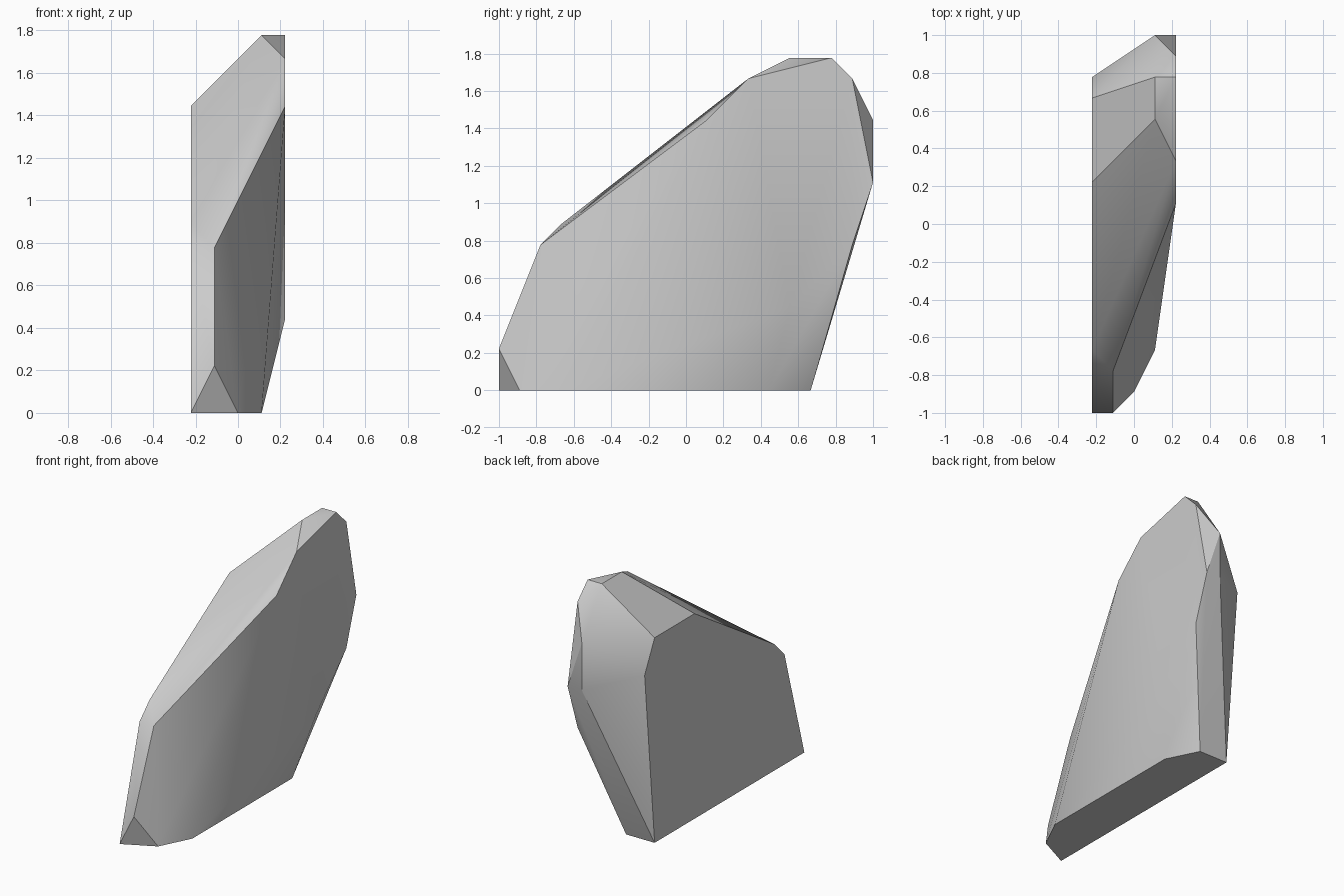
import bpy
import bmesh
import math

UNIT = 1 / 9  # every corner of the rock sits on this grid

cube = bpy.data.objects.get("Cube")
if cube:
    bpy.data.objects.remove(cube, do_unlink=True)


def make_material(name, colour):
    material = bpy.data.materials.new(name)
    material.use_nodes = True
    material.diffuse_color = colour
    material.node_tree.nodes["Principled BSDF"].inputs["Base Color"].default_value = colour
    return material


def hull_from_sections(name, sections, material):
    """Wrap a convex skin around side profiles given as (x, [(y, z), ...])."""
    bm = bmesh.new()
    for x, profile in sections:
        for y, z in profile:
            bm.verts.new((x * UNIT, y * UNIT, z * UNIT))
    bmesh.ops.convex_hull(bm, input=bm.verts[:])
    bmesh.ops.dissolve_limit(bm, angle_limit=math.radians(0.5),
                             verts=bm.verts[:], edges=bm.edges[:])
    bmesh.ops.recalc_face_normals(bm, faces=bm.faces[:])
    mesh = bpy.data.meshes.new(name)
    bm.to_mesh(mesh)
    bm.free()
    mesh.materials.append(material)
    obj = bpy.data.objects.new(name, mesh)
    bpy.context.collection.objects.link(obj)
    return obj


# Side profiles of the slab, from the flat cleft side to the bulging side
flat_side = [(-9, 0), (-7, 7), (-6, 8), (2, 13), (6, 13), (7, 11), (6, 0)]
front_edge = [(-9, 2), (-7, 7)]
base_middle = [(-8, 0), (6, 0)]
crown_and_base = [(-6, 0), (4, 0), (5, 16), (7, 16), (9, 13), (9, 10)]
bulging_side = [(5, 4), (1, 13), (3, 15), (7, 16), (8, 15), (9, 10), (8, 7)]

stone = make_material("stone grey", (0.6, 0.6, 0.6, 1))
rock = hull_from_sections("rock_slab", [
    (-2, flat_side),
    (-1, front_edge),
    (0, base_middle),
    (1, crown_and_base),
    (2, bulging_side),
], stone)

# Soft facets with the strong breaks kept sharp
bpy.ops.object.select_all(action='DESELECT')
rock.select_set(True)
bpy.context.view_layer.objects.active = rock
bpy.ops.object.shade_smooth_by_angle(angle=math.radians(30))
